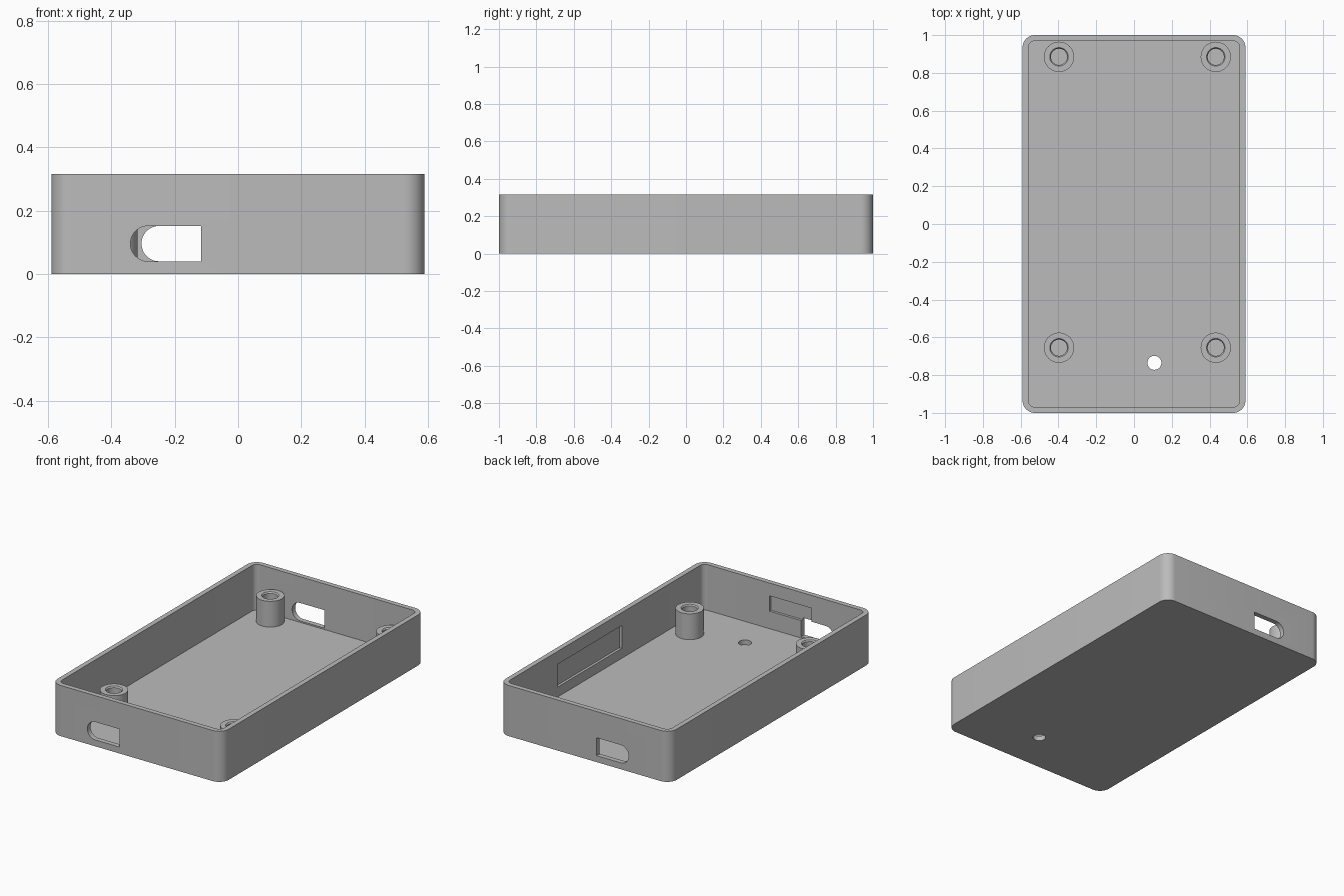
import bpy
import bmesh
from math import cos, sin, pi, radians
from mathutils import Vector, Matrix

if "Cube" in bpy.data.objects:
    bpy.data.objects.remove(bpy.data.objects["Cube"], do_unlink=True)

HALF_X, HALF_Y, HEIGHT = 0.59, 1.0, 0.316
WALL, FLOOR = 0.031, 0.031
POST_TOP = 0.192

grey = bpy.data.materials.new("plain grey")
grey.use_nodes = True
grey.diffuse_color = (0.5, 0.5, 0.5, 1)
grey.node_tree.nodes["Principled BSDF"].inputs["Base Color"].default_value = (0.5, 0.5, 0.5, 1)


def finish(name, bm):
    bmesh.ops.recalc_face_normals(bm, faces=bm.faces)
    mesh = bpy.data.meshes.new(name)
    bm.to_mesh(mesh)
    bm.free()
    mesh.materials.append(grey)
    obj = bpy.data.objects.new(name, mesh)
    bpy.context.collection.objects.link(obj)
    return obj


def arc(cx, cy, r, start, end, steps):
    angles = [radians(start + (end - start) * i / steps) for i in range(steps + 1)]
    return [(cx + r * cos(a), cy + r * sin(a)) for a in angles]


def rounded_rect(hx, hy, r):
    corners = [(1, 1, 0), (-1, 1, 90), (-1, -1, 180), (1, -1, 270)]
    return [p for sx, sy, a in corners
            for p in arc(sx * (hx - r), sy * (hy - r), r, a, a + 90, 10)]


def prism(name, outline, low, high, along_y=False):
    """Extrude an outline along z, or an x-z outline along y."""
    place = (lambda a, b, d: (a, d, b)) if along_y else (lambda a, b, d: (a, b, d))
    bm = bmesh.new()
    face = bm.faces.new([bm.verts.new(place(a, b, low)) for a, b in outline])
    ext = bmesh.ops.extrude_face_region(bm, geom=[face])
    moved = [v for v in ext["geom"] if isinstance(v, bmesh.types.BMVert)]
    bmesh.ops.translate(bm, verts=moved, vec=Vector(place(0, 0, high - low)))
    return finish(name, bm)


def box(name, low, high):
    outline = [(low[0], low[1]), (high[0], low[1]), (high[0], high[1]), (low[0], high[1])]
    return prism(name, outline, low[2], high[2])


def port(name, left, low, high):
    """Slot with a round end toward -x and a flat end toward +x."""
    r, z = 0.056, 0.096
    outline = [(left + 0.223, z + r)] + arc(left + r, z, r, 90, 270, 24) + [(left + 0.223, z - r)]
    return prism(name, outline, low, high, along_y=True)


def smooth(obj):
    bpy.ops.object.select_all(action="DESELECT")
    obj.select_set(True)
    bpy.context.view_layer.objects.active = obj
    bpy.ops.object.shade_smooth_by_angle(angle=radians(30))


# Tray with its cavity, ports, floor hole and inner wall recesses
tray = prism("tray", rounded_rect(HALF_X, HALF_Y, 0.065), 0, HEIGHT)
inner_x, inner_y = HALF_X - WALL, HALF_Y - WALL
cutters = [
    prism("cavity_cutter", rounded_rect(inner_x, inner_y, 0.034), FLOOR, 0.5),
    port("front_port_cutter", -0.34, -1.1, -0.9),
    port("back_port_cutter", -0.305, 0.9, 1.1),
    prism("floor_hole_cutter", arc(0.108, -0.735, 0.037, 0, 348.75, 31), -0.1, 0.1),
    box("side_recess_cutter", (0.5, -0.165, 0.093), (inner_x + 0.016, 0.468, 0.235)),
    box("front_recess_cutter", (-0.188, -inner_y - 0.016, 0.14), (0.102, -0.9, 0.236)),
]
for cutter in cutters:
    cutter.hide_render = True
    mod = tray.modifiers.new(cutter.name, "BOOLEAN")
    mod.operation = "DIFFERENCE"
    mod.solver = "EXACT"
    mod.object = cutter
bpy.context.view_layer.update()
evaluated = tray.evaluated_get(bpy.context.evaluated_depsgraph_get())
cut_mesh = bpy.data.meshes.new_from_object(evaluated)
tray.modifiers.clear()
tray.data = cut_mesh
for cutter in cutters:
    bpy.data.objects.remove(cutter, do_unlink=True)
smooth(tray)


# Screw posts with chamfered blind holes
def post(name, x, y):
    profile = [(0, FLOOR - 0.01), (0.08, FLOOR - 0.01), (0.08, POST_TOP), (0.049, POST_TOP),
               (0.043, POST_TOP - 0.008), (0.043, FLOOR + 0.002), (0, FLOOR + 0.002)]
    bm = bmesh.new()
    verts = [bm.verts.new((r, 0, z)) for r, z in profile]
    edges = [bm.edges.new(pair) for pair in zip(verts, verts[1:])]
    bmesh.ops.spin(bm, geom=verts + edges, cent=(0, 0, 0), axis=(0, 0, 1),
                   angle=2 * pi, steps=40)
    bmesh.ops.remove_doubles(bm, verts=bm.verts, dist=0.0005)
    bmesh.ops.transform(bm, matrix=Matrix.Translation((x, y, 0)), verts=bm.verts)
    smooth(finish(name, bm))


for side, x in (("right", -0.397), ("left", 0.433)):
    for end, y in (("front", -0.655), ("back", 0.885)):
        post(f"{end}_{side}_post", x, y)
